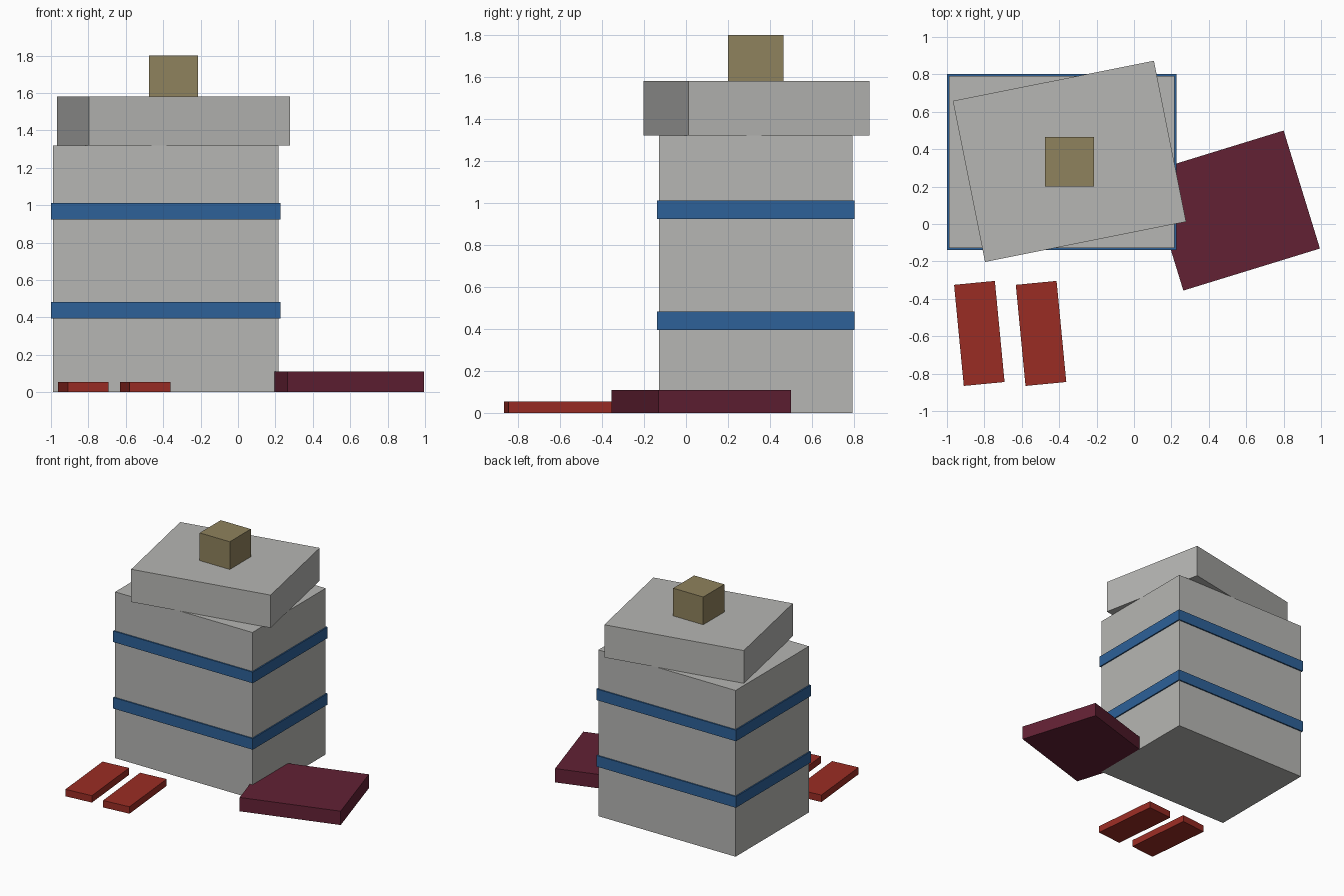
import bpy
import math

if "Cube" in bpy.data.objects:
    bpy.data.objects.remove(bpy.data.objects["Cube"])


def material(name, rgb):
    """Make a flat material from 0-255 display values."""
    mat = bpy.data.materials.new(name)
    lin = [((c / 255 + 0.055) / 1.055) ** 2.4 for c in rgb]
    mat.diffuse_color = (*lin, 1.0)
    mat.use_nodes = True
    mat.node_tree.nodes["Principled BSDF"].inputs["Base Color"].default_value = mat.diffuse_color
    return mat


grey = material("pale grey", (182, 182, 179))
blue = material("blue", (45, 97, 152))
red = material("red", (154, 44, 36))
maroon = material("maroon", (98, 33, 52))
tan = material("tan", (143, 130, 93))


def box(name, centre, size, bottom, top, mat, angle=0.0):
    """Box from plan centre, plan size and height range, turned about z."""
    bpy.ops.mesh.primitive_cube_add(
        size=1, location=(*centre, (bottom + top) / 2),
        rotation=(0, 0, math.radians(angle)))
    ob = bpy.context.object
    ob.name = name
    ob.scale = (*size, top - bottom)
    bpy.ops.object.transform_apply(location=False, rotation=False, scale=True)
    ob.data.materials.append(mat)
    return ob


# Main bin and the two bands around it
BODY = (-0.387, 0.332)
box("bin_body", BODY, (1.206, 0.92), 0, 1.32, grey)
for label, z in (("lower", 0.395), ("upper", 0.923)):
    box(label + "_band", BODY, (1.226, 0.94), z, z + 0.088, blue)

# Skewed lid with its handle block
box("lid", (-0.345, 0.335), (1.096, 0.878), 1.32, 1.58, grey, 11.3)
box("lid_handle", (-0.345, 0.333), (0.264, 0.264), 1.58, 1.80, tan)

# Slab lying against the right side
box("side_slab", (0.532, 0.072), (0.764, 0.66), 0, 0.11, maroon, 17.1)

# Pair of slim slabs at the front
for label, x in (("left", -0.827), ("right", -0.497)):
    box(label + "_front_slab", (x, -0.585), (0.219, 0.543), 0, 0.055, red, 5.5)
